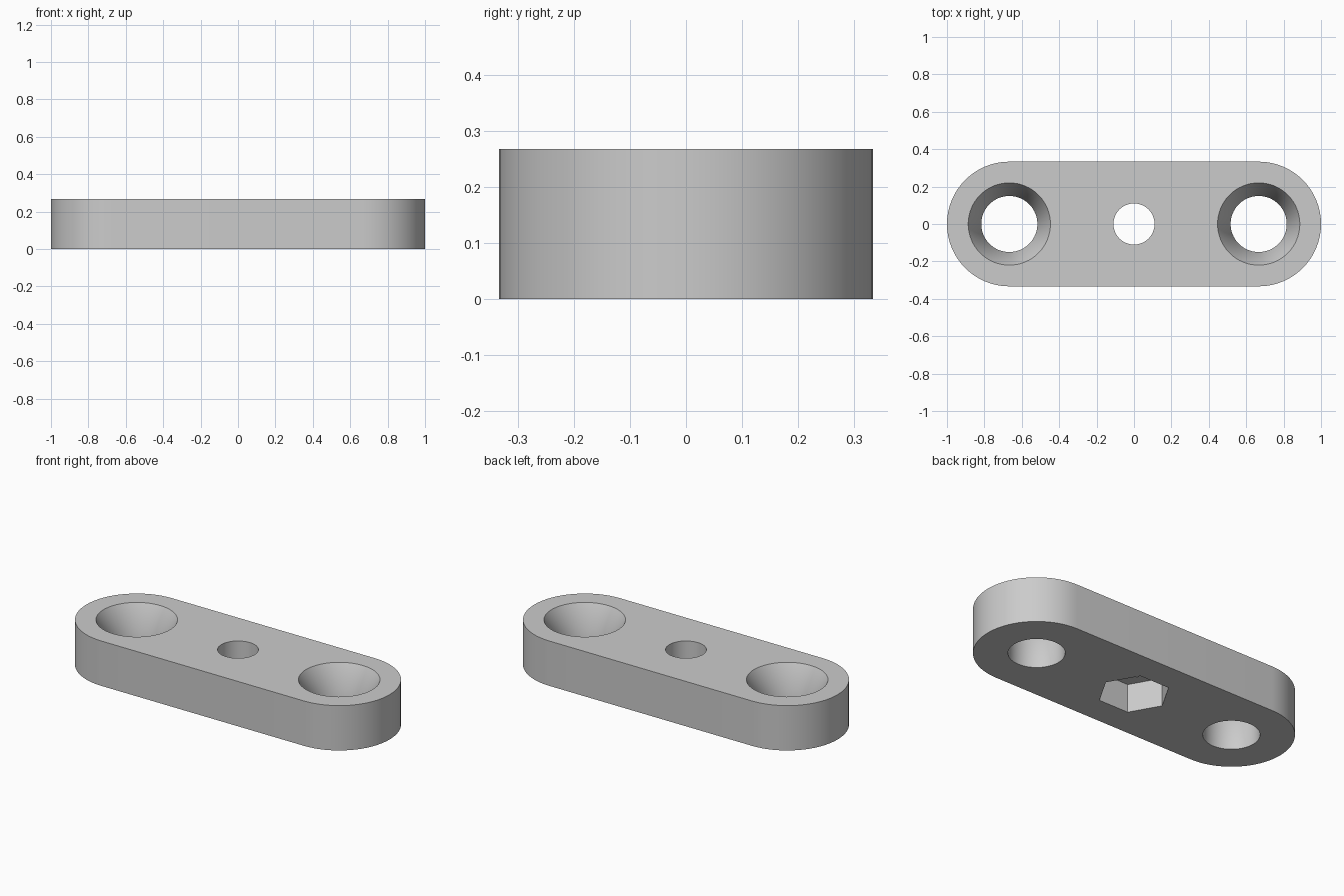
import bpy
import bmesh
from math import cos, sin, pi

if "Cube" in bpy.data.objects:
    bpy.data.objects.remove(bpy.data.objects["Cube"], do_unlink=True)

END_R = 1 / 3        # rounded end radius
HOLE_X = 2 / 3       # bolt hole offset
THICK = 0.267
SEGS = 64

grey = bpy.data.materials.new("light grey")
grey.use_nodes = True
colour = (0.6, 0.6, 0.6, 1)
grey.diffuse_color = colour
grey.node_tree.nodes["Principled BSDF"].inputs["Base Color"].default_value = colour


def ring(cx, r, n):
    return [(cx + r * cos(2 * pi * i / n), r * sin(2 * pi * i / n)) for i in range(n)]


def loft(name, sections):
    """Closed solid through (outline, height) sections, from bottom to top."""
    bm = bmesh.new()
    rows = [[bm.verts.new((x, y, z)) for x, y in pts] for pts, z in sections]
    n = len(rows[0])
    for low, high in zip(rows, rows[1:]):
        for i in range(n):
            j = (i + 1) % n
            bm.faces.new((low[i], low[j], high[j], high[i]))
    bm.faces.new(rows[0][::-1])
    bm.faces.new(rows[-1])
    mesh = bpy.data.meshes.new(name)
    bm.to_mesh(mesh)
    bm.free()
    mesh.materials.append(grey)
    obj = bpy.data.objects.new(name, mesh)
    bpy.context.collection.objects.link(obj)
    return obj


# Plate with two semicircular ends
outline = []
for side, start in ((1, -pi / 2), (-1, pi / 2)):
    for i in range(SEGS // 2 + 1):
        a = start + 2 * pi * i / SEGS
        outline.append((side * HOLE_X + END_R * cos(a), END_R * sin(a)))
plate = loft("mounting_plate", [(outline, 0), (outline, THICK)])

# Countersunk bolt holes, flush with the top at the wide radius
cutters = []
for side, name in ((1, "left"), (-1, "right")):
    x = side * HOLE_X
    bore, mouth = ring(x, 0.15, SEGS), ring(x, 0.22, SEGS)
    cutters.append(loft(name + "_hole_cutter", [
        (bore, -0.1), (bore, THICK / 2), (mouth, THICK), (mouth, THICK + 0.1)]))

# Centre hole and hexagonal nut pocket underneath
shaft = ring(0, 0.11, SEGS)
cutters.append(loft("centre_hole_cutter", [(shaft, -0.1), (shaft, THICK + 0.1)]))
hexagon = ring(0, 0.1925, 6)
cutters.append(loft("nut_pocket_cutter", [(hexagon, -0.1), (hexagon, 0.167)]))

bpy.ops.object.select_all(action='DESELECT')
bpy.context.view_layer.objects.active = plate
plate.select_set(True)
for cutter in cutters:
    cutter.hide_render = True
    mod = plate.modifiers.new(cutter.name, 'BOOLEAN')
    mod.operation = 'DIFFERENCE'
    mod.solver = 'EXACT'
    mod.object = cutter
    bpy.ops.object.modifier_apply(modifier=mod.name)
for cutter in cutters:
    bpy.data.objects.remove(cutter, do_unlink=True)

bpy.ops.object.shade_smooth_by_angle(angle=pi / 6)
